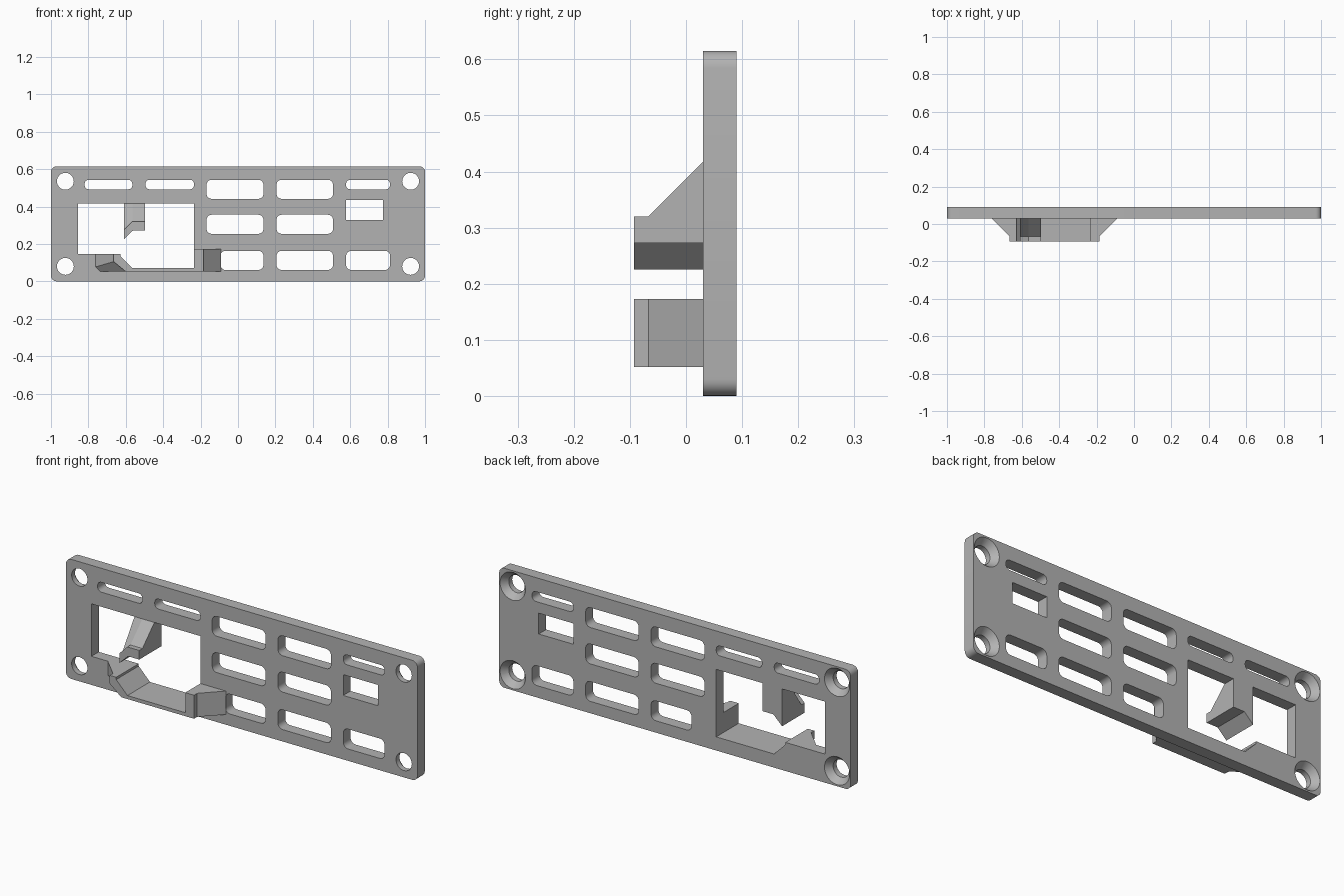
import bpy, bmesh, math

cube = bpy.data.objects.get("Cube")
if cube:
    bpy.data.objects.remove(cube)

grey = bpy.data.materials.new("plain_grey")
grey.use_nodes = True
grey.diffuse_color = (0.45, 0.45, 0.45, 1)
grey.node_tree.nodes["Principled BSDF"].inputs["Base Color"].default_value = (0.45, 0.45, 0.45, 1)

FRONT, BACK = 0.03, 0.09      # plate faces
TIP, BEND = -0.093, -0.067    # front of the clips and start of their slopes


def loft(bm, sections):
    """Join matching x-z outlines at successive depths into a closed solid."""
    rings = [[bm.verts.new((x, y, z)) for x, z in outline] for y, outline in sections]
    faces = [bm.faces.new(rings[0]), bm.faces.new(rings[-1][::-1])]
    for a, b in zip(rings, rings[1:]):
        for i in range(len(a)):
            j = (i + 1) % len(a)
            faces.append(bm.faces.new((a[i], b[i], b[j], a[j])))
    bmesh.ops.recalc_face_normals(bm, faces=faces)


def make(name, bm):
    mesh = bpy.data.meshes.new(name)
    bm.to_mesh(mesh)
    bm.free()
    mesh.materials.append(grey)
    obj = bpy.data.objects.new(name, mesh)
    bpy.context.collection.objects.link(obj)
    return obj


def rounded(x0, x1, z0, z1, r, steps=6):
    corners = [(x1 - r, z1 - r), (x0 + r, z1 - r), (x0 + r, z0 + r), (x1 - r, z0 + r)]
    return [(cx + r * math.cos(a), cz + r * math.sin(a))
            for q, (cx, cz) in enumerate(corners)
            for a in [(q + s / steps) * math.pi / 2 for s in range(steps + 1)]]


def circle(cx, cz, r, n=40):
    return [(cx + r * math.cos(i * math.tau / n), cz + r * math.sin(i * math.tau / n))
            for i in range(n)]


# Plate
bm = bmesh.new()
outline = rounded(-1, 1, 0, 0.615, 0.03)
loft(bm, [(FRONT, outline), (BACK, outline)])
plate = make("mounting_plate", bm)

# Openings: vents, square port, stepped window, countersunk screw holes
cut = bmesh.new()


def punch(shape):
    loft(cut, [(FRONT - 0.02, shape), (BACK + 0.02, shape)])


for x0, x1 in ((-0.82, -0.565), (-0.495, -0.235), (0.578, 0.813)):
    punch(rounded(x0, x1, 0.492, 0.543, 0.022))
for z in (0.061, 0.254, 0.441):
    for x0, x1 in ((-0.094 if z < 0.1 else -0.168, 0.136), (0.206, 0.508)):
        punch(rounded(x0, x1, z, z + 0.102, 0.027))
punch(rounded(0.578, 0.813, 0.061, 0.163, 0.027))
punch([(0.578, 0.329), (0.775, 0.329), (0.775, 0.436), (0.578, 0.436)])
punch([(-0.855, 0.417), (-0.855, 0.147), (-0.628, 0.147), (-0.628, 0.135),
       (-0.564, 0.07), (-0.235, 0.07), (-0.235, 0.417)])
for x in (-0.923, 0.923):
    for z in (0.08, 0.535):
        loft(cut, [(y, circle(x, z, r)) for y, r in
                   ((0.01, 0.045), (0.058, 0.045), (BACK, 0.072), (0.11, 0.072))])
cutter = make("opening_cutter", cut)
cutter.hide_render = True

mod = plate.modifiers.new("openings", 'BOOLEAN')
mod.operation = 'DIFFERENCE'
mod.solver = 'EXACT'
mod.object = cutter
bpy.context.view_layer.objects.active = plate
bpy.ops.object.modifier_apply(modifier=mod.name)
bpy.data.objects.remove(cutter)

# Lower cradle: thin sill with end posts that flare toward the plate
inner = [(-0.628, 0.147), (-0.628, 0.135), (-0.564, 0.07), (-0.235, 0.07), (-0.235, 0.173)]
tip = inner + [(-0.185, 0.173), (-0.185, 0.052), (-0.6, 0.052), (-0.665, 0.105), (-0.665, 0.147)]
base = inner + [(-0.09, 0.173), (-0.09, 0.052), (-0.735, 0.052), (-0.762, 0.077), (-0.762, 0.147)]
bm = bmesh.new()
loft(bm, [(TIP, tip), (BEND, tip), (FRONT, base)])
make("lower_cradle", bm)

# Upper hook: angled lip with a ramp rising to the window's top edge
under = [(-0.497, 0.273), (-0.56, 0.273), (-0.61, 0.225)]
tip = under + [(-0.61, 0.275), (-0.565, 0.32), (-0.497, 0.32)]
base = under + [(-0.61, 0.417), (-0.565, 0.417), (-0.497, 0.417)]
bm = bmesh.new()
loft(bm, [(TIP, tip), (BEND, tip), (FRONT, base), (BACK, base)])
make("upper_hook", bm)

# Smooth the rounded corners while keeping edges sharp
bpy.ops.object.select_all(action='DESELECT')
plate.select_set(True)
bpy.context.view_layer.objects.active = plate
bpy.ops.object.shade_smooth_by_angle(angle=math.radians(25))
